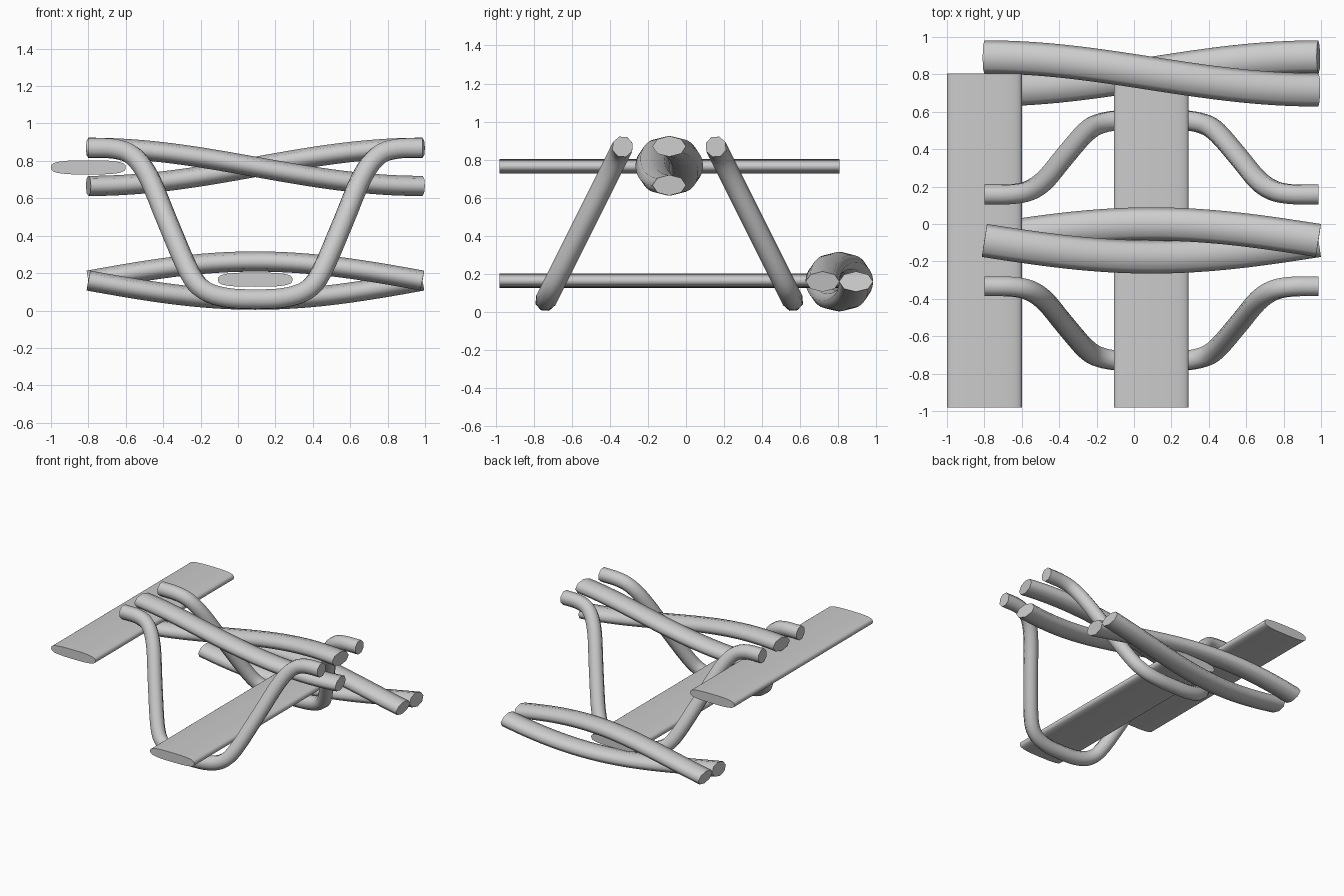
import bpy, math
from mathutils import Vector

if "Cube" in bpy.data.objects:
    bpy.data.objects.remove(bpy.data.objects["Cube"])

CX, HALF = 0.093, 0.893      # centre and half length of the yarns running along x


def finish(name, verts, faces, angle):
    mesh = bpy.data.meshes.new(name)
    mesh.from_pydata(verts, [], faces)
    mesh.update()
    ob = bpy.data.objects.new(name, mesh)
    bpy.context.collection.objects.link(ob)
    bpy.ops.object.select_all(action='DESELECT')
    ob.select_set(True)
    bpy.context.view_layer.objects.active = ob
    bpy.ops.object.mode_set(mode='EDIT')
    bpy.ops.mesh.select_all(action='SELECT')
    bpy.ops.mesh.normals_make_consistent(inside=False)
    bpy.ops.object.mode_set(mode='OBJECT')
    bpy.ops.object.shade_smooth_by_angle(angle=math.radians(angle))
    return ob


def sweep(name, path, section, ref, angle=75):
    """Sweep a closed section along a path; section u follows ref."""
    n, m = len(path), len(section)
    verts, faces = [], []
    for i, p in enumerate(path):
        t = (path[min(i + 1, n - 1)] - path[max(i - 1, 0)]).normalized()
        u = (ref - t * ref.dot(t)).normalized()
        v = t.cross(u)
        verts += [p + u * a + v * b for a, b in section]
    for i in range(n - 1):
        for j in range(m):
            k = (j + 1) % m
            faces.append((i * m + j, i * m + k, (i + 1) * m + k, (i + 1) * m + j))
    faces += [tuple(range(m))[::-1], tuple(range((n - 1) * m, n * m))]
    return finish(name, verts, faces, angle)


def superellipse(a, b, count, power=1.0):
    pts = []
    for i in range(count):
        t = 2 * math.pi * i / count
        c, s = math.cos(t), math.sin(t)
        pts.append((a * math.copysign(abs(c) ** power, c),
                    b * math.copysign(abs(s) ** power, s)))
    return pts


def smooth_path(pts, steps=4):
    """Catmull-Rom curve through the points."""
    p = [2 * pts[0] - pts[1]] + pts + [2 * pts[-1] - pts[-2]]
    out = []
    for i in range(1, len(p) - 2):
        a, b, c, d = p[i - 1:i + 3]
        for s in range(steps):
            t = s / steps
            out.append(0.5 * (2 * b + (c - a) * t + (2 * a - 5 * b + 4 * c - d) * t * t
                              + (3 * b - a - 3 * c + d) * t ** 3))
    return out + [pts[-1]]


# Flat straight bars running front to back
flat = superellipse(0.2, 0.038, 28, 0.66)
for name, x, z in (("upper_flat_bar", -0.8, 0.765), ("lower_flat_bar", 0.092, 0.165)):
    sweep(name, [Vector((x, -0.98, z)), Vector((x, 0.805, z))], flat, Vector((1, 0, 0)), 40)

# Twisted pairs: two flattened yarns making half a turn around each other
oval = superellipse(0.089, 0.054, 8)
for name, y, z, start in (("upper_twist", -0.088, 0.768, 90), ("lower_twist", 0.805, 0.160, 0)):
    for k in range(2):
        path = []
        for i in range(33):
            a = math.radians(start + 180 * k) + math.pi * i / 32
            path.append(Vector((CX - HALF + 2 * HALF * i / 32,
                                y + 0.088 * math.cos(a), z + 0.102 * math.sin(a))))
        sweep(f"{name}_yarn_{k + 1}", path, oval, Vector((0, 1, 0)))

# Slanted looping yarns: flat top ends dipping down to a low middle
half = [(-0.8, .868), (-0.66, .864), (-0.56, .825), (-0.475, .71), (-0.375, .47),
        (-0.26, .205), (-0.18, .108), (-0.06, .068)]
profile = half + [(CX, .06)] + [(2 * CX - x, z) for x, z in reversed(half)]
round_section = superellipse(0.056, 0.056, 8)
for name, side, y_top in (("front_loop_yarn", -1, -0.333), ("back_loop_yarn", 1, 0.157)):
    pts = [Vector((x, y_top + side * (0.868 - z) * 0.5, z)) for x, z in profile]
    sweep(name, smooth_path(pts), round_section, Vector((0, 1, side * 0.5)))
